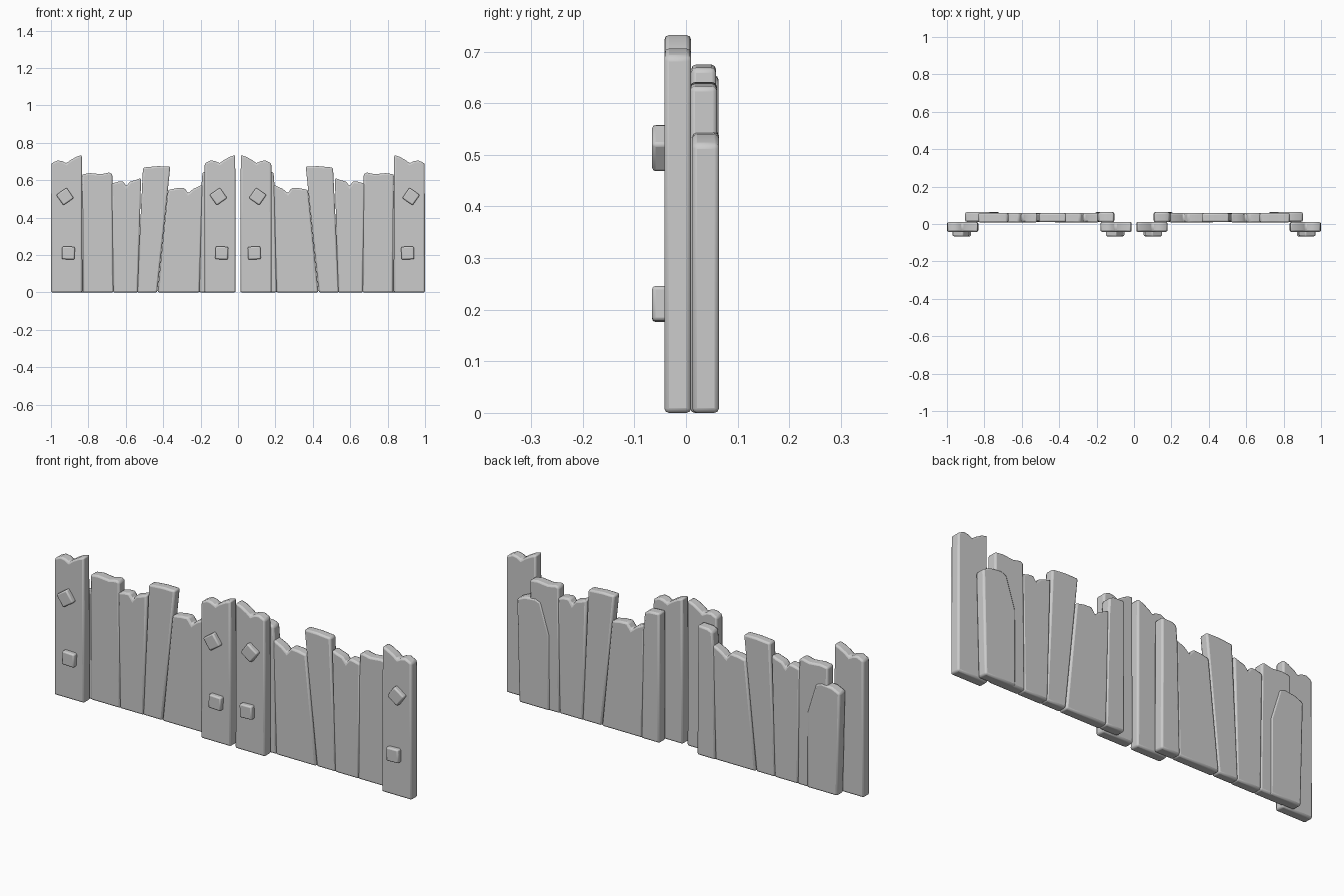
import bpy, math

if "Cube" in bpy.data.objects:
    bpy.data.objects.remove(bpy.data.objects["Cube"])

wood = bpy.data.materials.new("plain grey")
wood.diffuse_color = (0.6, 0.6, 0.6, 1)
wood.use_nodes = True
wood.node_tree.nodes["Principled BSDF"].inputs["Base Color"].default_value = wood.diffuse_color


def slab(name, outline, y0, y1, bevel=0.009):
    """Extrude an x-z outline from y0 to y1 and soften its edges."""
    n = len(outline)
    verts = [(x, y0, z) for x, z in outline] + [(x, y1, z) for x, z in outline]
    faces = [list(range(n)), list(range(2 * n - 1, n - 1, -1))]
    faces += [[i, i + n, (i + 1) % n + n, (i + 1) % n] for i in range(n)]
    me = bpy.data.meshes.new(name)
    me.from_pydata(verts, [], faces)
    me.materials.append(wood)
    ob = bpy.data.objects.new(name, me)
    bpy.context.collection.objects.link(ob)
    mod = ob.modifiers.new("soft edges", "BEVEL")
    mod.width, mod.segments = bevel, 2
    mod.limit_method, mod.angle_limit = "ANGLE", math.radians(40)
    bpy.ops.object.select_all(action="DESELECT")
    ob.select_set(True)
    bpy.context.view_layer.objects.active = ob
    bpy.ops.object.shade_smooth_by_angle(angle=math.radians(35))
    return ob


def bolt(name, x, z, angle, m):
    """Square bolt head, turned about the y axis."""
    h = 0.034
    c, s = math.cos(angle), math.sin(angle)
    pts = [(x + a * c - b * s, z + a * s + b * c)
           for a, b in ((-h, -h), (h, -h), (h, h), (-h, h))]
    slab(name, side(pts, m), -0.066, -0.03, 0.007)


def side(pts, m):
    """Mirror an outline to the right half, keeping its winding."""
    return pts if m < 0 else [(-x, z) for x, z in reversed(pts)]


# outlines run counter-clockwise seen from the front, left half of the fence
post = [(-1, 0), (-0.832, 0), (-0.835, 0.735), (-0.865, 0.725),
        (-0.90, 0.705), (-0.918, 0.69), (-0.94, 0.702), (-0.965, 0.706), (-0.998, 0.69)]
boards = {
    "wide_board": ([(-0.83, 0), (-0.665, 0), (-0.672, 0.634), (-0.69, 0.641),
                    (-0.73, 0.632), (-0.79, 0.638), (-0.833, 0.632)], 0.008, 0.060),
    "notched_board": ([(-0.668, 0), (-0.535, 0), (-0.518, 0.612), (-0.545, 0.602),
                       (-0.578, 0.592), (-0.597, 0.568), (-0.615, 0.594),
                       (-0.64, 0.592), (-0.677, 0.582)], 0.008, 0.059),
    "leaning_board": ([(-0.54, 0), (-0.432, 0), (-0.362, 0.674), (-0.43, 0.675),
                       (-0.508, 0.668)], 0.010, 0.058),
    "flared_board": ([(-0.43, 0), (-0.205, 0), (-0.19, 0.577), (-0.24, 0.553),
                      (-0.266, 0.53), (-0.288, 0.56), (-0.33, 0.557),
                      (-0.374, 0.548)], 0.008, 0.060),
    "inner_board": ([(-0.208, 0), (-0.105, 0), (-0.107, 0.655), (-0.165, 0.652),
                     (-0.19, 0.64), (-0.197, 0.55)], 0.010, 0.063),
    "short_back_board": ([(-0.89, 0), (-0.72, 0), (-0.722, 0.38), (-0.77, 0.535),
                          (-0.80, 0.546), (-0.86, 0.54), (-0.903, 0.52)], 0.012, 0.064),
}

for m, label in ((-1, "left"), (1, "right")):
    # back row of boards
    for name, (pts, y0, y1) in boards.items():
        slab(f"{label}_{name}", side(pts, m), y0, y1)
    # front posts with their bolts
    for dx, where in ((0, "outer"), (0.82, "inner")):
        slab(f"{label}_{where}_post", side([(x + dx, z) for x, z in post], m), -0.042, 0.01)
        bolt(f"{label}_{where}_upper_bolt", -0.925 + dx, 0.513, math.radians(35), m)
        bolt(f"{label}_{where}_lower_bolt", -0.907 + dx, 0.211, math.radians(-2), m)
